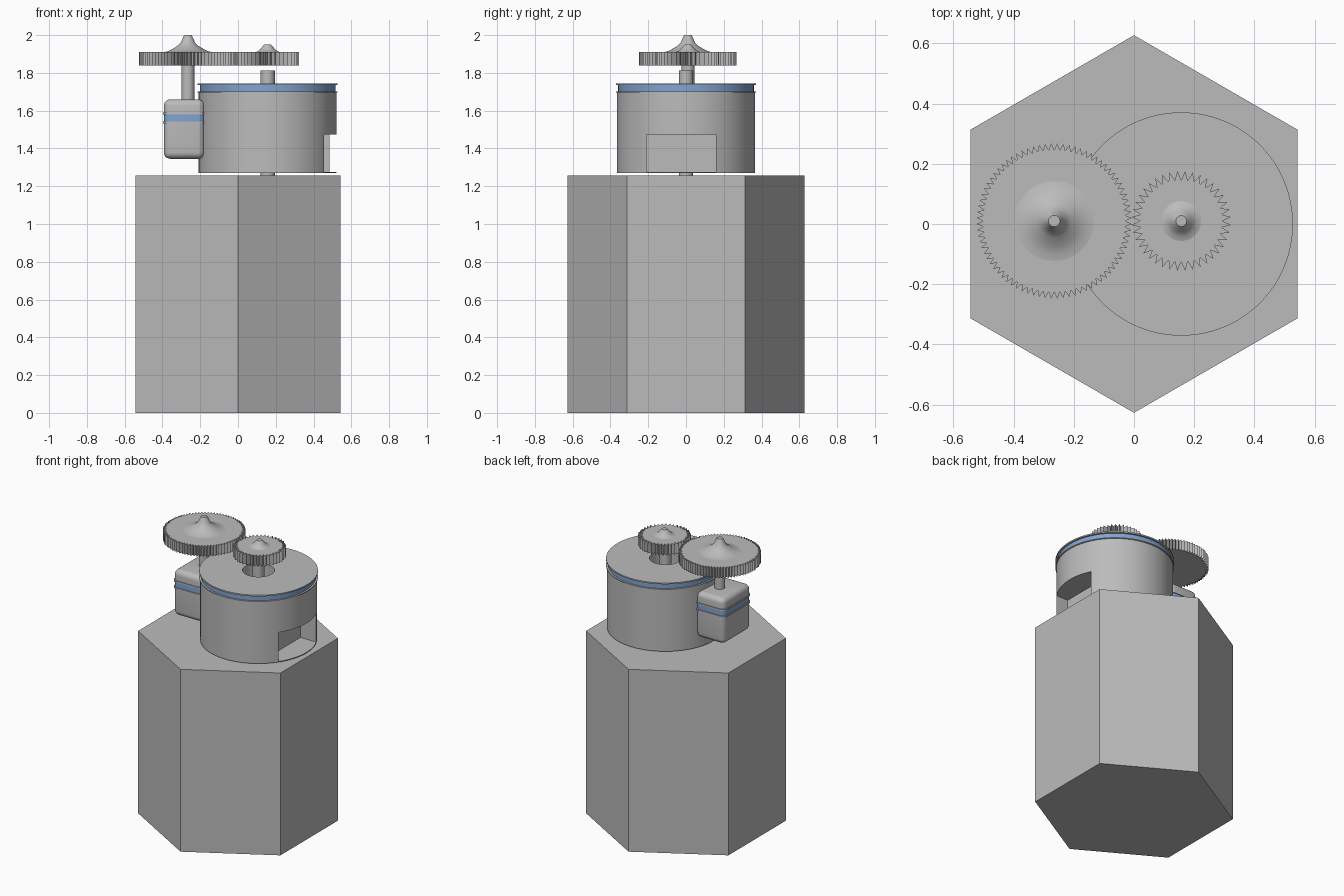
import bpy, bmesh, math
from mathutils import Matrix

if "Cube" in bpy.data.objects:
    bpy.data.objects.remove(bpy.data.objects["Cube"])


def material(name, rgb):
    m = bpy.data.materials.new(name)
    m.diffuse_color = (*rgb, 1)
    m.use_nodes = True
    m.node_tree.nodes["Principled BSDF"].inputs["Base Color"].default_value = m.diffuse_color
    return m


GREY = material("plain_grey", (0.5, 0.5, 0.5))
BLUE = material("seal_blue", (0.22, 0.37, 0.65))


def finish(name, bm, angle=35):
    bmesh.ops.recalc_face_normals(bm, faces=bm.faces)
    me = bpy.data.meshes.new(name)
    bm.to_mesh(me)
    bm.free()
    me.materials.append(GREY)
    me.materials.append(BLUE)
    ob = bpy.data.objects.new(name, me)
    bpy.context.collection.objects.link(ob)
    smooth(ob, angle)
    return ob


def smooth(ob, angle=35):
    bpy.ops.object.select_all(action='DESELECT')
    ob.select_set(True)
    bpy.context.view_layer.objects.active = ob
    bpy.ops.object.shade_smooth_by_angle(angle=math.radians(angle))


def lathe(name, profile, x=0, y=0, n=96, start=0.0, blue=None):
    """Spin a (radius, height) profile around z; blue = height range of a coloured band."""
    bm = bmesh.new()
    rings = []
    for r, z in profile:
        count = 1 if r == 0 else n
        rings.append([bm.verts.new((x + r * math.cos(start + math.tau * i / n),
                                    y + r * math.sin(start + math.tau * i / n), z))
                      for i in range(count)])
    for a, b in zip(rings, rings[1:]):
        for i in range(n):
            j = (i + 1) % n
            if len(a) == 1:
                f = bm.faces.new((a[0], b[j], b[i]))
            elif len(b) == 1:
                f = bm.faces.new((a[i], a[j], b[0]))
            else:
                f = bm.faces.new((a[i], a[j], b[j], b[i]))
            zc = f.calc_center_median().z
            if blue and blue[0] < zc < blue[1] and abs(f.normal.z) < 0.5:
                f.material_index = 1
    return finish(name, bm)


def block(name, lo, hi, bevel=0.0, vertical_only=False, blue=None):
    bm = bmesh.new()
    c = [(a + b) / 2 for a, b in zip(lo, hi)]
    s = [b - a for a, b in zip(lo, hi)]
    bmesh.ops.create_cube(bm, size=1, matrix=Matrix.Translation(c) @ Matrix.Diagonal((*s, 1)))
    if bevel:
        edges = [e for e in bm.edges if not vertical_only
                 or abs(e.verts[0].co.z - e.verts[1].co.z) > 1e-5]
        bmesh.ops.bevel(bm, geom=edges, offset=bevel, segments=5, profile=0.5, affect='EDGES')
    if blue:
        for z in blue:
            bmesh.ops.bisect_plane(bm, geom=bm.verts[:] + bm.edges[:] + bm.faces[:],
                                   plane_co=(0, 0, z), plane_no=(0, 0, 1))
        for f in bm.faces:
            f.material_index = int(blue[0] < f.calc_center_median().z < blue[1])
    return finish(name, bm)


def gear(name, x, y, teeth, outer, root, z0, z1):
    """Disc with pointed teeth."""
    bm = bmesh.new()
    pts = []
    for i in range(teeth * 2):
        a = math.pi * i / teeth
        r = root if i % 2 == 0 else outer
        pts.append((x + r * math.cos(a), y + r * math.sin(a)))
    low = [bm.verts.new((px, py, z0)) for px, py in pts]
    top = [bm.verts.new((px, py, z1)) for px, py in pts]
    bm.faces.new(low[::-1])
    bm.faces.new(top)
    for i in range(len(pts)):
        j = (i + 1) % len(pts)
        bm.faces.new((low[i], low[j], top[j], top[i]))
    return finish(name, bm, 20)


DX, GX, GY = 0.157, -0.265, 0.01

# hexagonal pedestal
lathe("hexagonal_base", [(0, 0), (0.627, 0), (0.627, 1.258), (0, 1.258)],
      n=6, start=math.pi / 2)

# drum with grooved blue seal and an open hub on top
drum = lathe("drum", [(0, 1.27), (0.365, 1.27), (0.365, 1.695), (0.371, 1.695), (0.371, 1.701),
                      (0.359, 1.701), (0.359, 1.736), (0.371, 1.736), (0.371, 1.745),
                      (0.1, 1.745), (0.1, 1.6), (0, 1.6)], x=DX, n=128, blue=(1.702, 1.735))

# window recess in the right side of the drum
cutter = block("window_cutter", (0.365, -0.21, 1.275), (0.7, 0.16, 1.475))
cutter.hide_render = True
cut = drum.modifiers.new("window", 'BOOLEAN')
cut.operation, cut.solver, cut.object = 'DIFFERENCE', 'EXACT', cutter
bpy.context.view_layer.objects.active = drum
bpy.ops.object.modifier_apply(modifier="window")
bpy.data.objects.remove(cutter)
smooth(drum)

# shafts
lathe("drum_lower_shaft", [(0, 1.25), (0.038, 1.25), (0.038, 1.272), (0, 1.272)], x=DX, n=32)
lathe("drum_upper_shaft", [(0, 1.59), (0.038, 1.59), (0.038, 1.812), (0, 1.812)], x=DX, n=32)
lathe("motor_shaft", [(0, 1.64), (0.034, 1.64), (0.034, 1.85), (0, 1.85)], x=GX, y=GY, n=32)

# rounded motor housing with blue seal and two lips
block("motor_housing", (-0.393, -0.15, 1.345), (-0.177, 0.15, 1.66), 0.035, blue=(1.543, 1.58))
for label, z in (("lower", 1.533), ("upper", 1.58)):
    block(label + "_housing_lip", (-0.398, -0.155, z), (-0.172, 0.155, z + 0.01), 0.035, True)

# meshing gears, each with a flared cap
gear("large_gear", GX, GY, 80, 0.258, 0.236, 1.84, 1.91)
gear("small_gear", DX, GY, 40, 0.166, 0.136, 1.84, 1.91)
lathe("large_gear_cap", [(0.14, 1.909), (0.11, 1.913), (0.085, 1.925), (0.055, 1.943), (0.038, 1.96),
                         (0.027, 1.985), (0.019, 2.0), (0, 2.0)], x=GX, y=GY, n=48)
lathe("small_gear_cap", [(0.07, 1.909), (0.052, 1.914), (0.038, 1.926), (0.027, 1.94),
                         (0.018, 1.95), (0, 1.95)], x=DX, y=GY, n=48)
